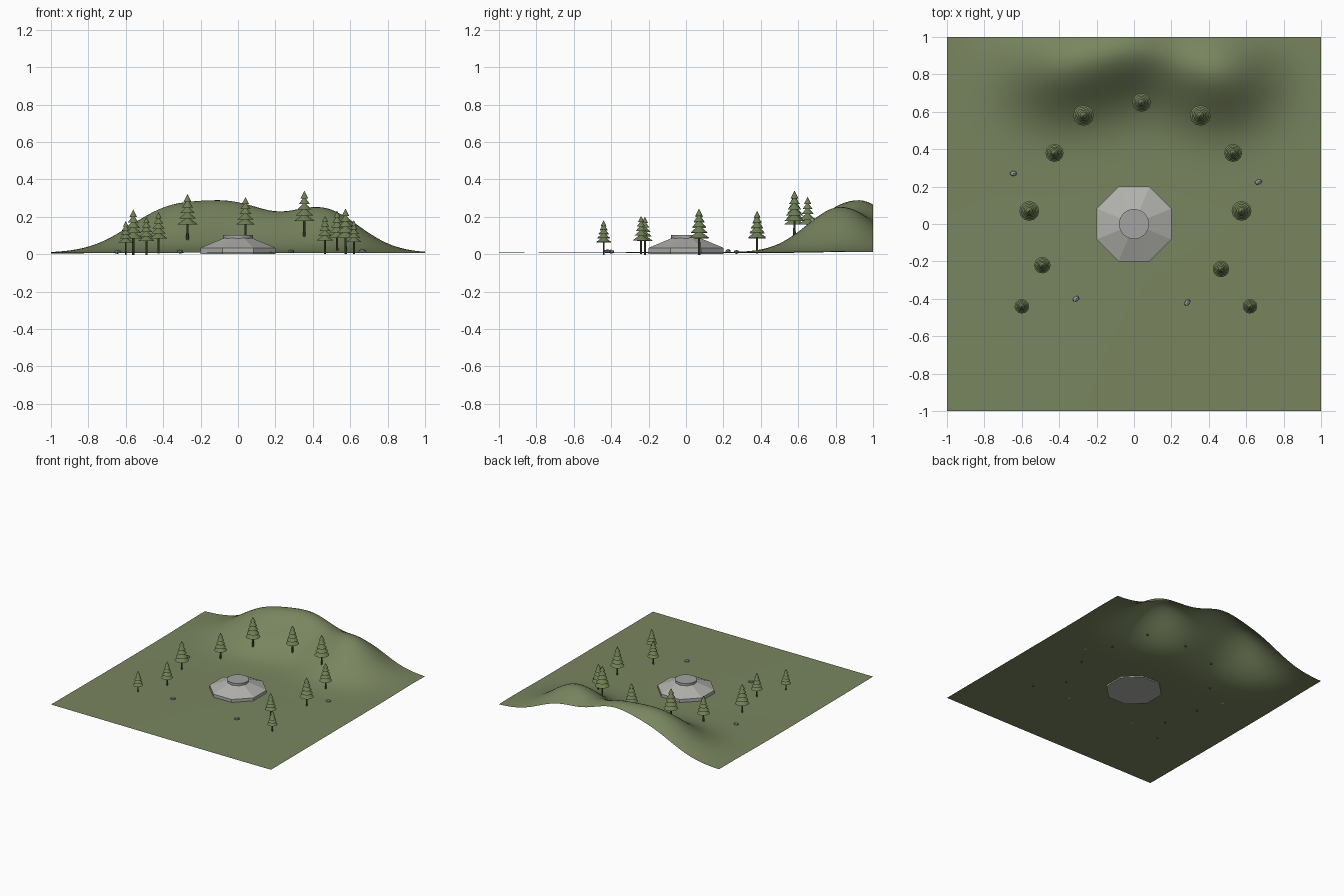
import bpy, bmesh, math
from mathutils import Matrix, Vector

if "Cube" in bpy.data.objects:
    bpy.data.objects.remove(bpy.data.objects["Cube"])


def material(name, rgb):
    m = bpy.data.materials.new(name)
    m.diffuse_color = (*rgb, 1)
    m.use_nodes = True
    m.node_tree.nodes["Principled BSDF"].inputs["Base Color"].default_value = m.diffuse_color
    return m


GRASS = material("grass green", (0.19, 0.235, 0.115))
NEEDLE = material("needle green", (0.16, 0.21, 0.09))
BARK = material("bark brown", (0.10, 0.10, 0.055))
STONE = material("pale stone", (0.44, 0.44, 0.42))
CAP = material("cap grey", (0.37, 0.37, 0.36))
ROCK = material("rock grey", (0.30, 0.30, 0.33))


def finish(name, bm, mats, smooth=False):
    me = bpy.data.meshes.new(name)
    for f in bm.faces:
        f.smooth = smooth
    bm.to_mesh(me)
    bm.free()
    for m in mats:
        me.materials.append(m)
    ob = bpy.data.objects.new(name, me)
    bpy.context.collection.objects.link(ob)
    return ob


# Hills: centre x, centre y, spread x, spread y, height
HILLS = [(-0.37, 0.85, 0.22, 0.18, 0.22),
         (0.0, 0.96, 0.20, 0.17, 0.21),
         (0.45, 0.82, 0.20, 0.18, 0.23)]


def ground(x, y):
    z = 0.008 + 0.003 * math.sin(2.3 * x + 0.6) * math.cos(1.9 * y)
    for cx, cy, sx, sy, h in HILLS:
        z += h * math.exp(-((x - cx) / sx) ** 2 / 2 - ((y - cy) / sy) ** 2 / 2)
    return z


def frustum(bm, x, y, z0, z1, r0, r1, sides, mat=0, turn=0.0):
    """Cone or cylinder standing between heights z0 and z1."""
    mtx = Matrix.Translation((x, y, (z0 + z1) / 2)) @ Matrix.Rotation(turn, 4, 'Z')
    got = bmesh.ops.create_cone(bm, cap_ends=True, segments=sides, radius1=r0,
                                radius2=r1, depth=z1 - z0, matrix=mtx)
    for f in {f for v in got["verts"] for f in v.link_faces}:
        f.material_index = mat


# Ground sheet with the ridge along the back
bm = bmesh.new()
bmesh.ops.create_grid(bm, x_segments=80, y_segments=80, size=1)
for v in bm.verts:
    v.co.z = ground(v.co.x, v.co.y)
finish("terrain", bm, [GRASS], smooth=True)

# Octagonal pavilion: low wall, sloping roof, round cap
R = 0.2 / math.cos(math.pi / 8)
bm = bmesh.new()
frustum(bm, 0, 0, 0.0, 0.034, R, R, 8, turn=math.pi / 8)
finish("pavilion_wall", bm, [STONE])
bm = bmesh.new()
frustum(bm, 0, 0, 0.034, 0.088, R, 0.078, 8, turn=math.pi / 8)
finish("pavilion_roof", bm, [STONE])
bm = bmesh.new()
frustum(bm, 0, 0, 0.08, 0.104, 0.08, 0.08, 32)
cap = finish("pavilion_cap", bm, [CAP], smooth=True)
bpy.context.view_layer.objects.active = cap
cap.select_set(True)
bpy.ops.object.shade_smooth_by_angle(angle=math.radians(30))

# Conifers: x, y, foliage radius
TREES = [(-0.27, 0.58, 0.055), (0.04, 0.65, 0.05), (0.355, 0.58, 0.055),
         (-0.425, 0.38, 0.048), (0.53, 0.38, 0.048),
         (-0.56, 0.07, 0.053), (0.575, 0.07, 0.053),
         (-0.49, -0.22, 0.044), (0.465, -0.24, 0.044),
         (-0.6, -0.44, 0.039), (0.62, -0.44, 0.039)]
TIERS = 5
for i, (x, y, r) in enumerate(TREES):
    h, z = r * 4.4, ground(x, y)
    bm = bmesh.new()
    frustum(bm, x, y, z - 0.01, z + 0.8 * h, 0.13 * r, 0.09 * r, 8, mat=1)
    for t in range(TIERS):
        base = z + h * (0.33 + 0.125 * t)
        frustum(bm, x, y, base, base + h * 0.17, r * (1 - 0.155 * t), 0, 12)
    finish(f"conifer_{i + 1}", bm, [NEEDLE, BARK])

# Scattered rocks
for i, (x, y) in enumerate([(-0.645, 0.27), (0.665, 0.225), (-0.31, -0.4), (0.285, -0.42)]):
    bm = bmesh.new()
    mtx = Matrix.Translation((x, y, ground(x, y) + 0.006)) @ Matrix.Rotation(0.3 * i, 4, 'Z') \
        @ Matrix.Diagonal((0.022, 0.015, 0.011, 1))
    bmesh.ops.create_icosphere(bm, subdivisions=1, radius=1, matrix=mtx)
    finish(f"rock_{i + 1}", bm, [ROCK])
